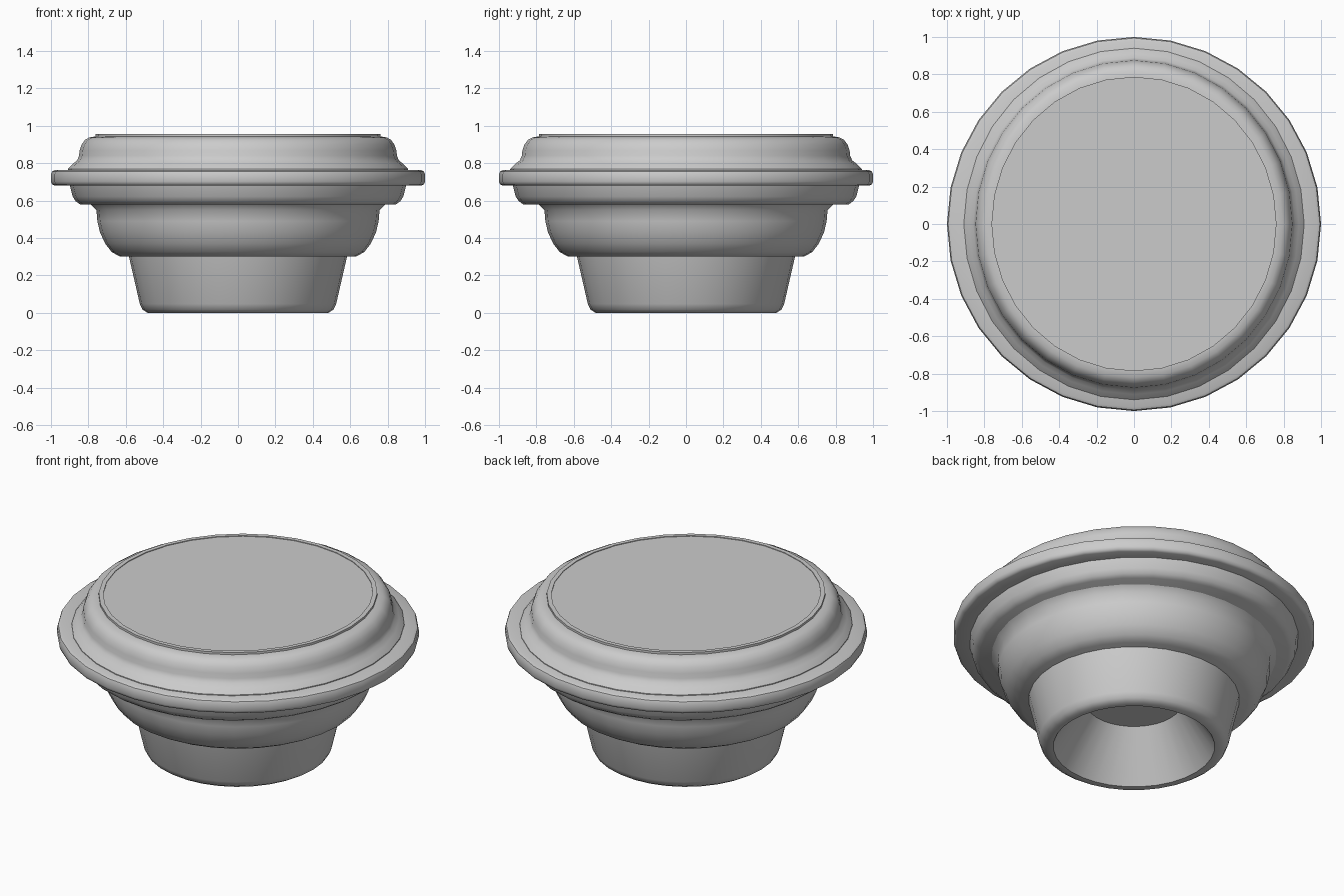
import bpy, bmesh, math

if "Cube" in bpy.data.objects:
    bpy.data.objects.remove(bpy.data.objects["Cube"])

SIDES = 32


def lathe(name, profile, y_scale=1.0, cap_start=False, cap_end=False, closed=False):
    """Revolve (radius, z) points around z; profile runs up the outside."""
    bm = bmesh.new()
    rings = []
    for r, z in profile:
        ring = []
        for i in range(SIDES):
            a = 2 * math.pi * i / SIDES
            ring.append(bm.verts.new((r * math.cos(a), r * math.sin(a) * y_scale, z)))
        rings.append(ring)
    pairs = list(zip(rings, rings[1:]))
    if closed:
        pairs.append((rings[-1], rings[0]))
    for low, high in pairs:
        for i in range(SIDES):
            j = (i + 1) % SIDES
            bm.faces.new((low[i], low[j], high[j], high[i]))
    if cap_start:
        bm.faces.new(rings[0][::-1])
    if cap_end:
        bm.faces.new(rings[-1])
    bmesh.ops.recalc_face_normals(bm, faces=bm.faces[:])
    mesh = bpy.data.meshes.new(name)
    bm.to_mesh(mesh)
    bm.free()
    obj = bpy.data.objects.new(name, mesh)
    bpy.context.collection.objects.link(obj)
    bpy.ops.object.select_all(action='DESELECT')
    obj.select_set(True)
    bpy.context.view_layer.objects.active = obj
    bpy.ops.object.shade_smooth_by_angle(angle=math.radians(42))
    return obj


# Tapered hollow stem: recess ceiling, inner wall, rim, outer wall
lathe("stem", [(0.265, 0.28), (0.447, 0.0), (0.484, 0.0), (0.51, 0.017),
               (0.525, 0.048), (0.583, 0.3)], cap_start=True, cap_end=True)

# Rounded bowl with a small flare under the ledge
lathe("bowl", [(0.63, 0.3), (0.675, 0.325), (0.71, 0.37), (0.738, 0.43),
               (0.752, 0.49), (0.757, 0.55), (0.79, 0.582)],
      cap_start=True, cap_end=True)

# Slightly oval ledge under the rim
lathe("ledge", [(0.845, 0.58), (0.868, 0.597), (0.884, 0.622), (0.9, 0.685)],
      y_scale=1.03, cap_start=True, cap_end=True)

# Round outer rim
lathe("rim", [(0.85, 0.68), (0.98, 0.68), (0.994, 0.687), (1.0, 0.702),
              (1.0, 0.74), (0.994, 0.756), (0.98, 0.763), (0.85, 0.763)], closed=True)

# Slightly oval moulded lid
lathe("lid", [(0.91, 0.755), (0.91, 0.768), (0.882, 0.798), (0.86, 0.815),
              (0.85, 0.84), (0.847, 0.868), (0.836, 0.9), (0.818, 0.925),
              (0.795, 0.938), (0.763, 0.943)],
      y_scale=1.033, cap_start=True, cap_end=True)

# Thin lip and the flat plate inside it
lathe("top_lip", [(0.737, 0.94), (0.762, 0.94), (0.762, 0.956), (0.737, 0.956)],
      y_scale=1.033, closed=True)
lathe("top_plate", [(0.738, 0.94), (0.738, 0.952)], y_scale=1.033,
      cap_start=True, cap_end=True)
